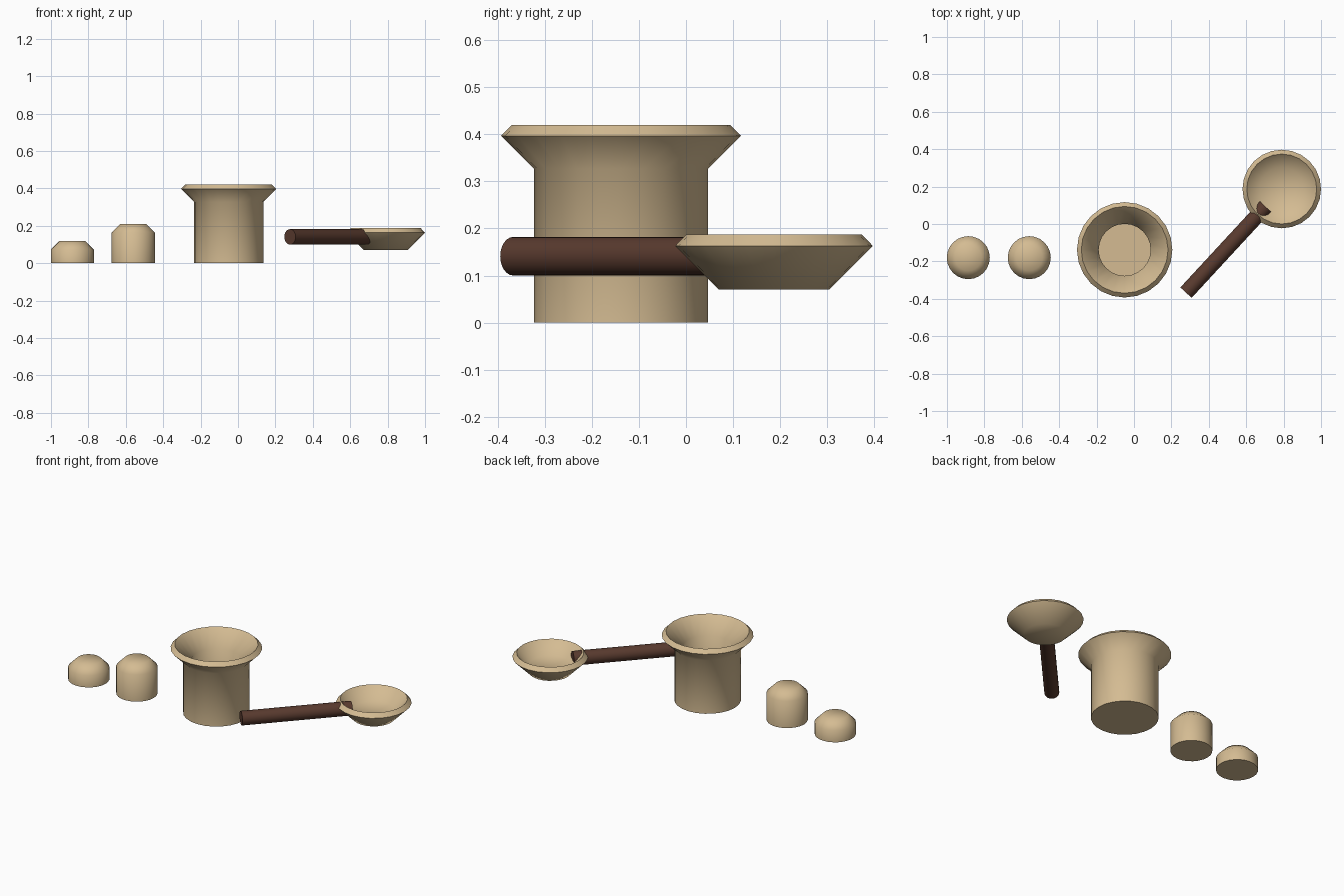
import bpy, bmesh, math
from mathutils import Vector

if "Cube" in bpy.data.objects:
    bpy.data.objects.remove(bpy.data.objects["Cube"])


def material(name, rgb):
    m = bpy.data.materials.new(name)
    m.diffuse_color = (*rgb, 1)
    m.use_nodes = True
    m.node_tree.nodes["Principled BSDF"].inputs["Base Color"].default_value = m.diffuse_color
    return m


TAN = material("tan clay", (0.66, 0.50, 0.29))
BROWN = material("dark wood", (0.10, 0.043, 0.028))


def lathe(name, profile, location, mat, sides=24):
    """Spin an (r, z) profile that starts and ends on the axis."""
    bm = bmesh.new()
    rings = []
    for r, z in profile:
        if r == 0:
            rings.append([bm.verts.new((0, 0, z))] * sides)
        else:
            rings.append([bm.verts.new((r * math.cos(a), r * math.sin(a), z))
                          for a in (2 * math.pi * i / sides for i in range(sides))])
    for lo, hi in zip(rings, rings[1:]):
        for i in range(sides):
            j = (i + 1) % sides
            corners = dict.fromkeys((lo[i], lo[j], hi[j], hi[i]))
            bm.faces.new(list(corners))
    bmesh.ops.recalc_face_normals(bm, faces=bm.faces)
    me = bpy.data.meshes.new(name)
    bm.to_mesh(me)
    bm.free()
    me.materials.append(mat)
    ob = bpy.data.objects.new(name, me)
    ob.location = location
    bpy.context.collection.objects.link(ob)
    # soft 45 degree bends, crisp right angles
    for p in me.polygons:
        p.use_smooth = True
    me.set_sharp_from_angle(angle=math.radians(55))
    return ob


# Flared jar with a deep well
lathe("jar", [(0, 0), (0.185, 0), (0.185, 0.327), (0.255, 0.397), (0.232, 0.42),
              (0.139, 0.327), (0.139, 0.046), (0, 0.046)], (-0.05, -0.138, 0), TAN)

# Two chamfered pegs
for name, x, h in (("short_peg", -0.886, 0.118), ("tall_peg", -0.56, 0.21)):
    lathe(name, [(0, 0), (0.115, 0), (0.115, h - 0.045), (0.07, h), (0, h)],
          (x, -0.18, 0), TAN)

# Scoop bowl
bowl = Vector((0.79, 0.187, 0))
lathe("scoop_bowl", [(0, 0.07), (0.117, 0.07), (0.21, 0.163), (0.187, 0.187),
                     (0.117, 0.117), (0, 0.117)], bowl, TAN)

# Handle, aimed at the bowl centre and poking through its wall
start = Vector((0.278, -0.367, 0.141))
axis = Vector((bowl.x, bowl.y, 0.141)) - start
length = axis.length - 0.128
handle = lathe("scoop_handle", [(0, 0), (0.041, 0), (0.041, length), (0, length)],
               start, BROWN)
handle.rotation_euler = axis.to_track_quat('Z', 'Y').to_euler()
